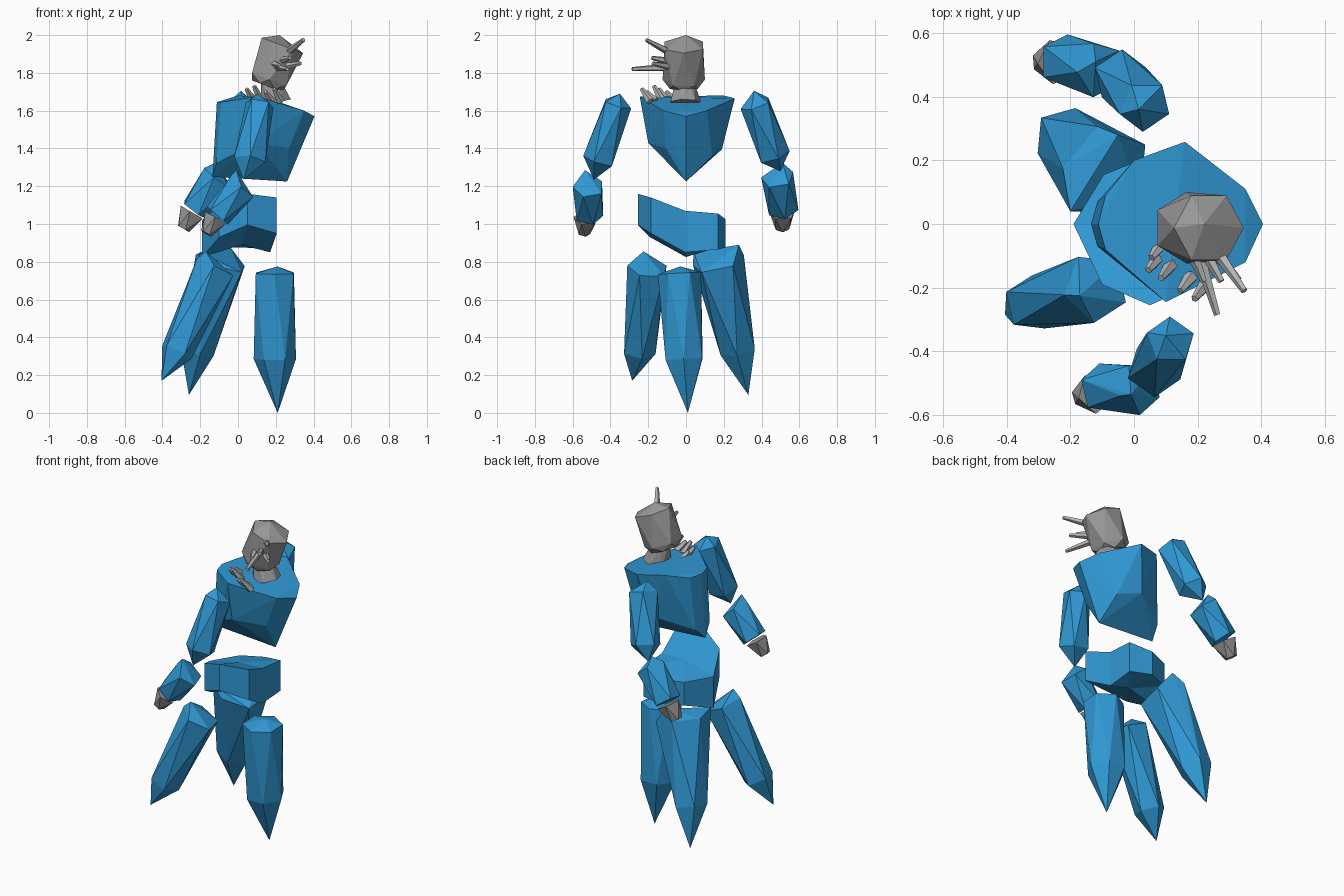
import bpy, bmesh, math
from mathutils import Vector

if "Cube" in bpy.data.objects:
    bpy.data.objects.remove(bpy.data.objects["Cube"])


def material(name, rgb):
    m = bpy.data.materials.new(name)
    m.diffuse_color = (*rgb, 1)
    m.use_nodes = True
    m.node_tree.nodes["Principled BSDF"].inputs["Base Color"].default_value = m.diffuse_color
    return m


BLUE = material("crystal blue", (0.030, 0.318, 0.665))
GREY = material("stone grey", (0.32, 0.32, 0.32))
PALE = material("pale grey", (0.47, 0.47, 0.47))


def finish(name, bm, mat):
    bmesh.ops.recalc_face_normals(bm, faces=bm.faces)
    me = bpy.data.meshes.new(name)
    bm.to_mesh(me)
    bm.free()
    me.materials.append(mat)
    ob = bpy.data.objects.new(name, me)
    bpy.context.collection.objects.link(ob)
    return ob


def hull(name, pts, mat):
    bm = bmesh.new()
    for p in pts:
        bm.verts.new(p)
    r = bmesh.ops.convex_hull(bm, input=bm.verts[:])
    junk = [v for v in set(r["geom_interior"] + r["geom_unused"])
            if isinstance(v, bmesh.types.BMVert)]
    bmesh.ops.delete(bm, geom=junk, context='VERTS')
    return finish(name, bm, mat)


def crystal(name, rings, tips, mat, n=5, turn=0.0, twist=True):
    """Faceted shard: rings of (centre, radius) square to the axis, plus end points."""
    axis = Vector(rings[0][0]) - Vector(rings[-1][0])
    q = axis.to_track_quat('Z', 'Y')
    pts = [Vector(t) for t in tips]
    for k, (c, r) in enumerate(rings):
        for i in range(n):
            a = math.tau * (i + 0.5 * k * twist) / n + turn
            pts.append(Vector(c) + q @ Vector((r * math.cos(a), r * math.sin(a), 0)))
    return hull(name, pts, mat)


# Legs: three floating shards
crystal("front_leg", [((.195, -.035, .74), .115), ((.195, -.01, .285), .112)],
        [(.21, -.03, .775), (.21, .01, 0)], BLUE, 6, .5)
crystal("right_leg", [((-.12, -.2, .765), .112), ((-.325, -.25, .325), .09)],
        [(-.17, -.225, .855), (-.405, -.285, .17)], BLUE, 5, .3)
crystal("left_leg", [((-.085, .17, .795), .145), ((-.222, .275, .33), .097)],
        [(-.05, .28, .89), (-.2, .04, .85), (-.26, .33, .095)], BLUE, 5, .9)

# Upper arms
crystal("right_upper_arm", [((.115, -.365, 1.635), .078), ((.062, -.46, 1.335), .088)],
        [(.1, -.35, 1.69), (.03, -.487, 1.235)], BLUE, 5, .2)
crystal("left_upper_arm", [((.035, .37, 1.635), .085), ((-.045, .465, 1.36), .088)],
        [(.015, .36, 1.705), (-.09, .5, 1.28)], BLUE, 5, .2)

# Forearms
crystal("right_forearm", [((.02, -.515, 1.195), .085), ((-.11, -.515, 1.045), .077)],
        [(-.01, -.535, 1.285)], BLUE, 5, .6)
crystal("left_forearm", [((-.105, .485, 1.245), .09), ((-.23, .515, 1.075), .083)],
        [(-.12, .51, 1.325)], BLUE, 5, .6)

# Hands
crystal("right_hand", [((-.12, -.53, 1.03), .066), ((-.168, -.54, .95), .033)], [], GREY, 5, .4)
crystal("left_hand", [((-.24, .51, 1.06), .073), ((-.29, .51, .975), .037)], [], GREY, 5, .4)

# Pelvis: prism with a dipping outline, (x, y, top z, bottom z)
outline = [(.205, -.185, 1.14, .95), (.17, -.005, 1.07, .85), (.175, .17, 1.055, .865),
           (.04, .21, 1.025, .875), (-.095, .155, 1.02, .875), (-.19, 0, 1.02, .825),
           (-.1, -.19, 1.1, .93), (.05, -.255, 1.16, .995)]
bm = bmesh.new()
top = [bm.verts.new((x, y, t)) for x, y, t, b in outline]
low = [bm.verts.new((x, y, b)) for x, y, t, b in outline]
tc = bm.verts.new((.02, -.01, 1.07))
lc = bm.verts.new((.02, -.01, .89))
for i in range(len(outline)):
    j = (i + 1) % len(outline)
    bm.faces.new((low[i], low[j], top[j], top[i]))
    bm.faces.new((top[i], top[j], tc))
    bm.faces.new((low[j], low[i], lc))
finish("pelvis", bm, BLUE)

# Torso: wide shoulders, keeled chest
hull("torso", [(-.09, -.08, 1.645), (-.09, .09, 1.645), (-.112, 0, 1.645),
               (.16, .258, 1.665), (.1, -.245, 1.675),
               (.0, .2, 1.68), (.35, .11, 1.6), (.35, -.12, 1.6), (.405, 0, 1.57),
               (.26, 0, 1.225), (.1, .19, 1.395), (.1, -.2, 1.43), (.27, -.105, 1.4),
               (.24, .14, 1.36), (-.115, .07, 1.32), (-.115, -.07, 1.32), (-.135, 0, 1.25)], BLUE)

# Neck and head
crystal("neck", [((.17, -.005, 1.76), .05), ((.2, -.005, 1.64), .085)], [], GREY, 7)
crystal("head", [((.235, -.012, 1.945), .117), ((.165, -.012, 1.765), .112),
                 ((.155, -.012, 1.73), .085)], [(.22, 0, 2.0)], GREY, 6, math.pi / 6)


def spike(name, base, tip, r):
    crystal(name, [(base, r), (tip, r * .5)], [], PALE, 5, 0, False)


# Face spikes
for i, (b, t) in enumerate([((.25, -.07, 1.9), (.347, -.21, 1.975)),
                            ((.2, -.08, 1.83), (.262, -.285, 1.82)),
                            ((.22, -.08, 1.86), (.275, -.18, 1.88)),
                            ((.24, -.07, 1.83), (.33, -.175, 1.85)),
                            ((.18, -.08, 1.85), (.22, -.18, 1.84))]):
    spike(f"face_spike_{i + 1}", b, t, .022)

# Shoulder spikes: short shards leaning outwards
for i, (x, y) in enumerate([(.08, -.06), (.07, -.1), (.11, -.125), (.17, -.165), (.215, -.19)]):
    spike(f"shoulder_spike_{i + 1}", (x + .01, y, 1.65),
          (x - .025, y - .045, 1.70 + .015 * (i % 3)), .023)
